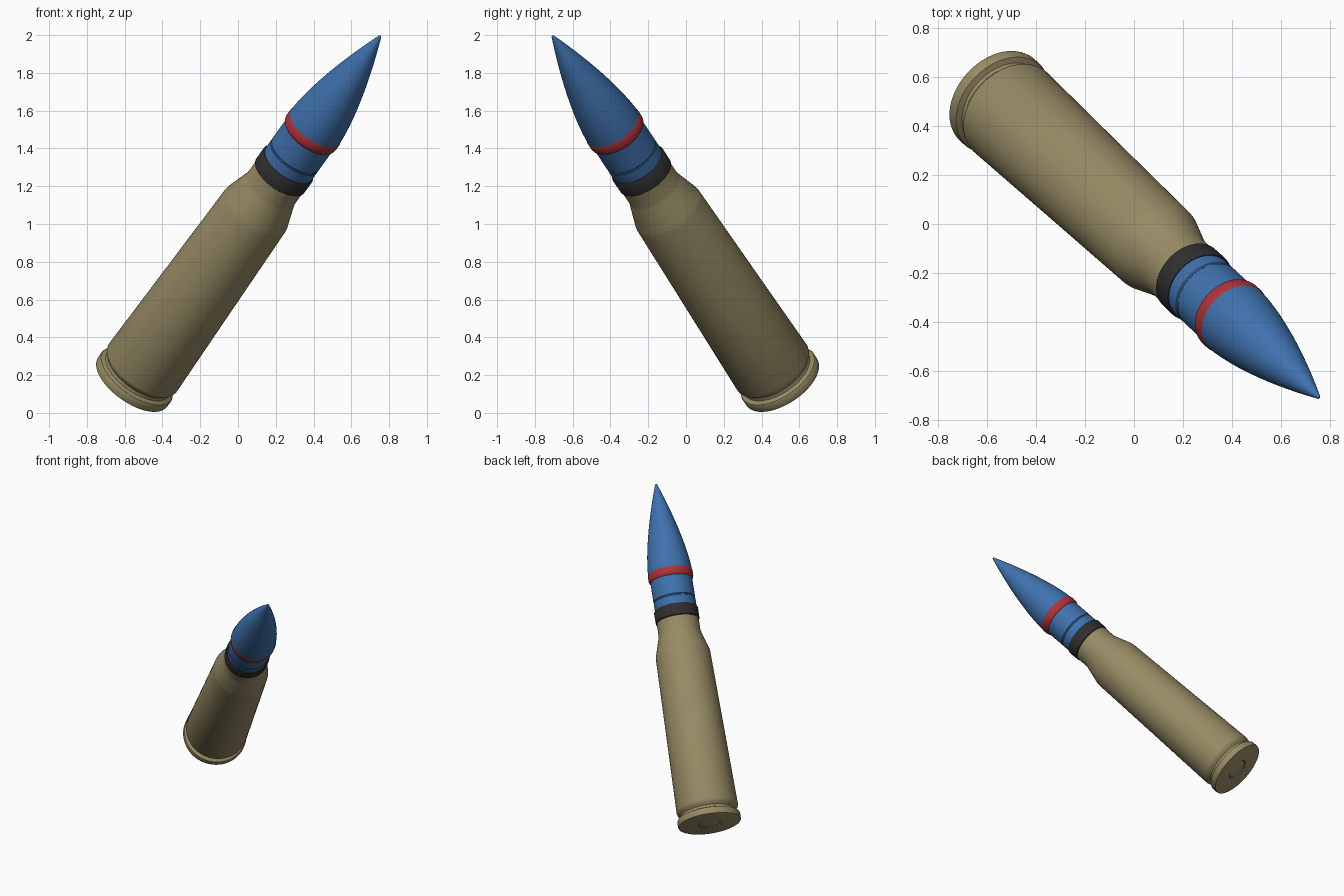
import bpy, bmesh, math
from mathutils import Vector

if "Cube" in bpy.data.objects:
    bpy.data.objects.remove(bpy.data.objects["Cube"])

BASE = Vector((-0.562, 0.510, 0.158))   # centre of the case head
TIP = Vector((0.754, -0.707, 1.996))    # nose point
AXIS = TIP - BASE
LENGTH = AXIS.length
ROT = AXIS.to_track_quat('Z', 'Y')
SEGS = 72


def material(name, rgb):
    m = bpy.data.materials.new(name)
    m.diffuse_color = (*rgb, 1.0)
    m.use_nodes = True
    m.node_tree.nodes["Principled BSDF"].inputs["Base Color"].default_value = m.diffuse_color
    return m


brass = material("dull_brass", (0.31, 0.26, 0.13))
blue = material("blue_paint", (0.05, 0.165, 0.42))
red = material("red_paint", (0.42, 0.032, 0.04))
black = material("black_band", (0.028, 0.028, 0.028))


def lathe(name, profile, mat):
    """Spin (radius, distance along axis) points around the tilted axis, capped at both ends."""
    bm = bmesh.new()
    rings = []
    for r, s in profile:
        rings.append([bm.verts.new((r * math.cos(2 * math.pi * i / SEGS),
                                    r * math.sin(2 * math.pi * i / SEGS), s))
                      for i in range(SEGS)])
    for a, b in zip(rings, rings[1:]):
        for i in range(SEGS):
            j = (i + 1) % SEGS
            bm.faces.new((a[i], a[j], b[j], b[i]))
    bm.faces.new(rings[0][::-1])
    bm.faces.new(rings[-1])
    bmesh.ops.recalc_face_normals(bm, faces=bm.faces)
    bmesh.ops.rotate(bm, verts=bm.verts, cent=(0, 0, 0), matrix=ROT.to_matrix())
    bmesh.ops.translate(bm, verts=bm.verts, vec=BASE)
    mesh = bpy.data.meshes.new(name)
    bm.to_mesh(mesh)
    bm.free()
    mesh.materials.append(mat)
    ob = bpy.data.objects.new(name, mesh)
    bpy.context.collection.objects.link(ob)
    bpy.ops.object.select_all(action='DESELECT')
    ob.select_set(True)
    bpy.context.view_layer.objects.active = ob
    bpy.ops.object.shade_smooth_by_angle(angle=math.radians(32))
    return ob


# case: head with primer pocket, rim, extractor groove, tapered body, shoulder, neck
lathe("case", [
    (0.070, 0.010), (0.080, 0.010), (0.083, 0.0), (0.215, 0.0), (0.223, 0.004),
    (0.225, 0.012), (0.225, 0.045), (0.221, 0.053), (0.199, 0.062), (0.197, 0.080),
    (0.205, 0.090), (0.217, 0.104), (0.220, 0.115), (0.207, 0.70), (0.195, 1.27),
    (0.192, 1.29), (0.153, 1.425), (0.150, 1.44), (0.150, 1.53)], brass)
# primer
lathe("primer", [(0.070, 0.001), (0.076, 0.004), (0.076, 0.02)], brass)

# black band at the case mouth
lathe("mouth_band", [(0.148, 1.528), (0.156, 1.533), (0.157, 1.61), (0.151, 1.620)], black)

# projectile body with a fine groove
lathe("projectile_body", [
    (0.146, 1.60), (0.149, 1.63), (0.149, 1.680), (0.146, 1.684), (0.146, 1.690),
    (0.149, 1.694), (0.149, 1.85)], blue)

# red driving band
lathe("red_band", [
    (0.147, 1.832), (0.157, 1.842), (0.160, 1.855), (0.160, 1.888), (0.156, 1.898)], red)

# pointed nose with a small rounded tip
S0, S1, R0 = 1.895, LENGTH - 0.012, 0.157
nose = []
for k in range(19):
    f = k / 18
    nose.append((0.010 + (R0 - 0.010) * (1 - f ** 1.5), S0 + (S1 - S0) * f))
nose += [(0.008, LENGTH - 0.005), (0.004, LENGTH)]
lathe("nose_cone", nose, blue)
